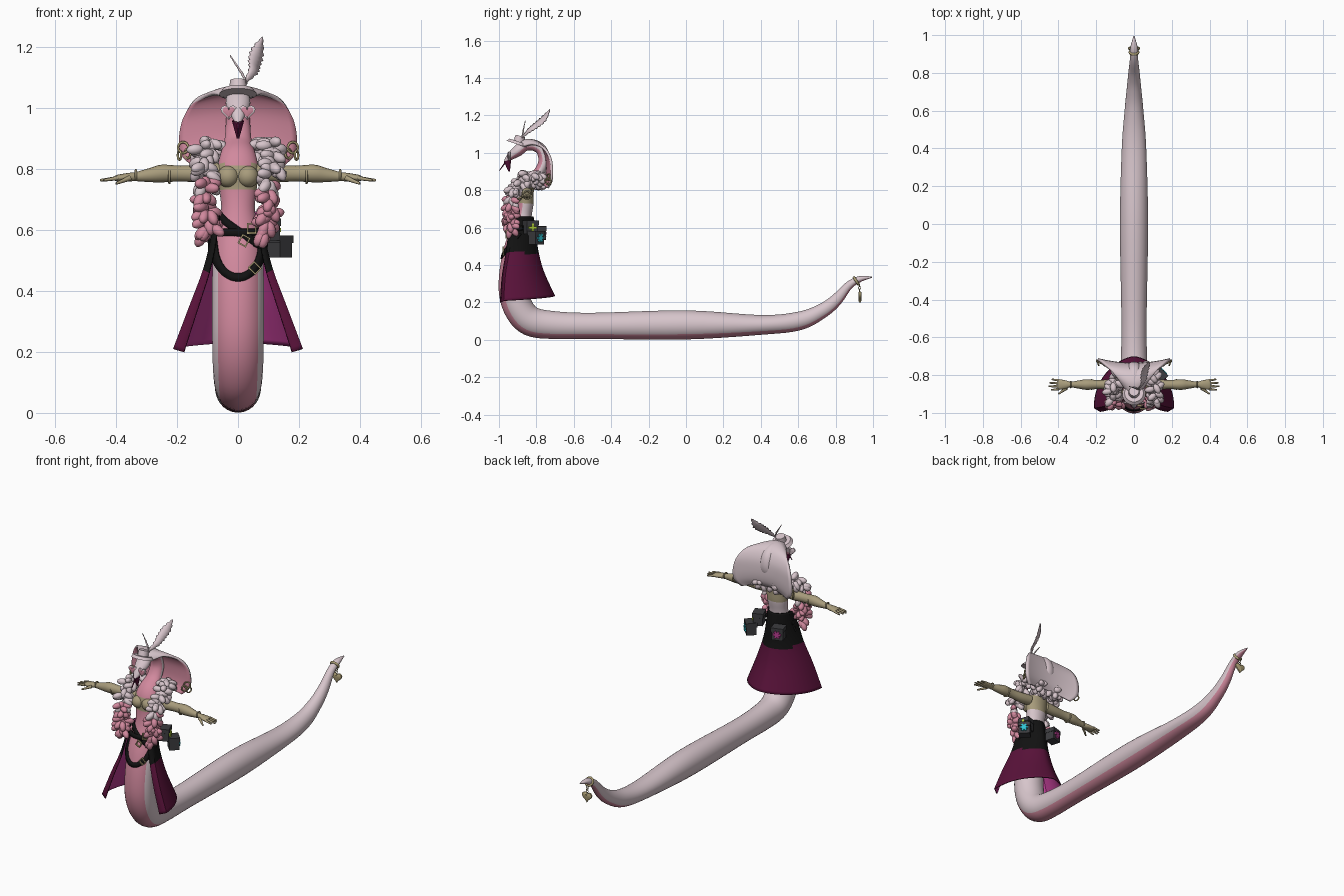
import bpy, bmesh, random
from math import sin, cos, pi, sqrt
from mathutils import Vector, Matrix, Euler

random.seed(4)
cube = bpy.data.objects.get("Cube")
if cube:
    bpy.data.objects.remove(cube)


def material(name, *rgb):
    m = bpy.data.materials.new(name)
    m.use_nodes = True
    m.diffuse_color = (*rgb, 1)
    m.node_tree.nodes["Principled BSDF"].inputs["Base Color"].default_value = (*rgb, 1)
    return m


PALE = material("pale scales", .68, .56, .6)
PINK = material("pink belly", .64, .25, .34)
TAN = material("tan lace", .39, .33, .2)
MAROON = material("maroon cloth", .1, .006, .042)
MAGENTA = material("magenta lining", .48, .045, .28)
BLACK = material("black leather", .006, .006, .006)
GREY = material("dark grey pouch", .045, .045, .05)
CYAN = material("cyan mark", .03, .55, .65)
LIME = material("lime mark", .45, .65, .04)
GOLD = material("dull gold", .42, .35, .18)


def finish(ob, name, mats, angle=.8):
    ob.name = ob.data.name = name
    for m in mats:
        ob.data.materials.append(m)
    bpy.ops.object.select_all(action="DESELECT")
    ob.select_set(True)
    bpy.context.view_layer.objects.active = ob
    bpy.ops.object.shade_smooth_by_angle(angle=angle)
    return ob


def from_bmesh(bm, name, mats, angle=.8):
    me = bpy.data.meshes.new(name)
    bm.to_mesh(me)
    bm.free()
    ob = bpy.data.objects.new(name, me)
    bpy.context.collection.objects.link(ob)
    return finish(ob, name, mats, angle)


def loft(name, rows, mats, rule=None, closed=True, angle=.8):
    """Skin rows of points; rule(centre, column) picks the material."""
    bm = bmesh.new()
    grid = [[bm.verts.new(p) for p in row] for row in rows]
    n = len(grid[0])
    for a, b in zip(grid, grid[1:]):
        for j in range(n if closed else n - 1):
            k = (j + 1) % n
            f = bm.faces.new((a[j], a[k], b[k], b[j]))
            if rule:
                f.material_index = rule(f.calc_center_median(), j)
    if closed:
        bm.faces.new(grid[0])
        bm.faces.new(grid[-1])
        bmesh.ops.recalc_face_normals(bm, faces=bm.faces)
    return from_bmesh(bm, name, mats, angle)


def smooth(points, steps):
    """Catmull-Rom through points given in hundredths of a unit."""
    p = [Vector(q) / 100 for q in points]
    p = [p[0]] + p + [p[-1]]
    out = []
    for a, b, c, d in zip(p, p[1:], p[2:], p[3:]):
        for i in range(steps):
            t = i / steps
            out.append(b + (c - a) * t / 2 + (a * 2 - b * 5 + c * 4 - d) * t * t / 2
                       + (b * 3 - a - c * 3 + d) * t ** 3 / 2)
    return out + [p[-1]]


def solidify(ob, thick, offset=0, rim=0):
    m = ob.modifiers.new("thickness", "SOLIDIFY")
    m.thickness, m.offset = thick, -1
    m.material_offset, m.material_offset_rim = offset, rim


def box(name, loc, dims, mat, rot=(0, 0, 0), bevel=0):
    bpy.ops.mesh.primitive_cube_add(size=1, location=loc, rotation=rot)
    ob = bpy.context.object
    ob.scale = dims
    if bevel:
        m = ob.modifiers.new("round", "BEVEL")
        m.width, m.segments = bevel, 3
    return finish(ob, name, [mat])


def ring(name, loc, radius, tube, mat=GOLD, rot=(0, 0, 0)):
    bpy.ops.mesh.primitive_torus_add(major_radius=radius, minor_radius=tube, location=loc,
                                     rotation=rot, major_segments=20, minor_segments=8)
    return finish(bpy.context.object, name, [mat], 2)


def cone(name, a, b, r1, r2, mat, sides=12):
    a, b = Vector(a), Vector(b)
    d = b - a
    bpy.ops.mesh.primitive_cone_add(vertices=sides, radius1=r1, radius2=r2, depth=d.length,
                                    location=(a + b) / 2, rotation=d.to_track_quat("Z", "Y").to_euler())
    return finish(bpy.context.object, name, [mat])


def heart(name, loc, size, thick, mat):
    ts = [2 * pi * i / 28 for i in range(28)]
    shape = [(sin(t) ** 3, (13 * cos(t) - 5 * cos(2 * t) - 2 * cos(3 * t) - cos(4 * t)) / 16) for t in ts]
    rows = [[Vector(loc) + Vector((x * size * s, y, z * size * s)) for x, z in shape]
            for y, s in ((-thick, .7), (-thick / 2, 1), (thick / 2, 1), (thick, .7))]
    return loft(name, rows, [mat])


# Serpent body from snout to tail tip: y, z, half width, half depth
body = smooth([(-97, 95, .8, .6), (-94, 98, 2.6, 2), (-90, 101, 4, 3), (-86, 104, 3.7, 3),
               (-81, 104, 3.5, 3), (-77, 101, 3.6, 3), (-76, 95, 4, 3), (-79, 89, 4.5, 3),
               (-84, 84, 6, 4), (-86, 79, 6.8, 4.6), (-86, 73, 6.1, 4.5), (-87, 66, 5.6, 4.5),
               (-88, 58, 7.5, 6), (-90, 48, 8.4, 7.5), (-92, 36, 8.5, 7.8), (-92, 25, 8.5, 8),
               (-89, 16, 8.3, 8), (-83, 10, 7.8, 8), (-72, 8, 7, 7.5), (-50, 7.5, 6.7, 7),
               (0, 8, 7.5, 7.8), (40, 8, 6.5, 5.3), (60, 10, 5, 5), (72, 15, 3.8, 4),
               (80, 21, 3, 3.3), (87, 29, 2.2, 2.2), (93, 32.5, 2, 1.6), (99.5, 33.5, .3, .3)], 5)
SIDES = 32
rows = []
for i, (y, z, w, d) in enumerate(body):
    a, b = body[max(i - 1, 0)], body[min(i + 1, len(body) - 1)]
    t = Vector((b[0] - a[0], b[1] - a[1])).normalized()
    rows.append([(w * sin(u), y + t[1] * d * cos(u), z - t[0] * d * cos(u))
                 for u in (2 * pi * (j + .5) / SIDES for j in range(SIDES))])


def body_colour(c, j):
    from_belly = min(j + 1, SIDES - 1 - j)
    if .735 < c.z < .815 and c.y < -.8:
        return 2
    return int(from_belly <= (6 if c.z > .5 else 4))


loft("serpent_body", rows, [PALE, PINK, TAN], body_colour)

# Flared hood, pale behind and pink in front
spread = [k / 10 for k in range(-10, 11)]
hood_path = smooth([(-90, 106, 5), (-84, 107.5, 9), (-78, 105.5, 14), (-74.5, 100, 17.5),
                    (-73.5, 93, 19), (-74, 87, 18.3), (-76, 83.5, 15)], 5)
hood = loft("hood", [[(w * s, y + .025 * s * s, z - .025 * s * s) for s in spread]
                     for y, z, w in hood_path], [PALE, PINK], closed=False)
solidify(hood, .014, 1)

# Open-fronted skirt: z, half width, back y, front y
skirt_rows = []
for z, w, back, front in smooth([(66, 7.5, -81.5, -90), (57, 9, -80, -93), (47, 11.5, -79, -94.5),
                                 (35, 16, -76, -96.5), (21, 21.3, -70, -97.5)], 6):
    row = []
    for k in range(-16, 17):
        t = k / 16
        row.append((w * sin(t * pi / 2), back + (front - back) * abs(t) ** 1.6,
                    z + .025 * (1 - abs(t)) * (.66 - z) / .45))
    curl = lambda s: (s * w * .84, front - .02, z - .01)
    skirt_rows.append([curl(-1)] + row + [curl(1)])
skirt = loft("skirt", skirt_rows, [MAROON, BLACK, MAGENTA, MAGENTA],
             lambda c, j: int(c.z > .465), closed=False)
solidify(skirt, .006, 2)


# Straps and belts lying on the belly
def on_belly(x, z, out=.006):
    y, _, w, d = min((r for r in body if r[0] < -.82), key=lambda r: abs(r[1] - z))
    return Vector((x, y - (d + out) * sqrt(max(0, 1 - (x / (w + .02)) ** 2)), z))


def strap(name, ends, sag, width=.024):
    (xa, za), (xb, zb) = ends
    line = []
    for i in range(25):
        t = i / 24
        x = xa + (xb - xa) * t
        line.append((x, za + (zb - za) * t - sag * sqrt(max(0, 1 - (2 * t - 1) ** 2))))
    rows = []
    for i, (x, z) in enumerate(line):
        a, b = line[max(i - 1, 0)], line[min(i + 1, 24)]
        n = Vector((a[1] - b[1], b[0] - a[0])).normalized() * width / 2
        rows.append([on_belly(x - n.x, z - n.y), on_belly(x + n.x, z + n.y)])
    solidify(loft(name, rows, [BLACK], closed=False), -.008)


strap("waist_belt", ((-.088, .6), (.095, .6)), .008)
strap("crossed_belt", ((-.07, .655), (.095, .545)), .01)
strap("hanging_belt", ((-.088, .57), (.088, .57)), .125, .026)
for x, z, tilt in ((.045, .605, 0), (.02, .565, .5), (.055, .475, -.8)):
    for s in (-1, 1):
        c = on_belly(x, z, .016)
        side = Matrix.Rotation(tilt, 3, "Y")
        box("buckle_bar", c + side @ Vector((s * .013, 0, 0)), (.005, .008, .034), GOLD, (0, tilt, 0))
        box("buckle_end", c + side @ Vector((0, 0, s * .015)), (.03, .008, .005), GOLD, (0, tilt, 0))

# Pouches with painted marks
for loc, yaw, mat, bars in (((.1, -.83, .6), 1.2, LIME, 2), ((.135, -.8, .545), .8, CYAN, 3),
                            ((-.06, -.785, .57), -.3, MAGENTA, 3)):
    box("pouch", loc, (.065, .055, .07), GREY, (0, 0, -yaw), .015)
    box("pouch_flap", Vector(loc) + Vector((0, 0, .025)), (.07, .062, .025), GREY, (0, 0, -yaw), .008)
    face = Vector(loc) + Vector((sin(yaw), cos(yaw), 0)) * .031
    for k in range(bars):
        turn = Euler((0, k * pi / bars, -yaw))
        box("pouch_mark", face, (.045, .008, .012), mat, turn)

for s in (-1, 1):
    # Arm and hand: x, z, half depth, half height
    arm = smooth([(6, 79, 3, 3), (12, 78.5, 2.8, 2.9), (19, 78.5, 2.4, 2.6), (25, 78.5, 2.8, 2.9),
                  (29, 78, 2.2, 2.3), (33.5, 77.5, 1.5, 1.5), (36, 77.3, 2.2, 1.4), (39.5, 77, 2.7, 1.1),
                  (40.5, 77, 2, .7)], 4)
    loft("arm", [[(s * x, -.85 + d * cos(u), z + h * sin(u)) for u in (2 * pi * j / 16 for j in range(16))]
                 for x, z, d, h in arm], [TAN])
    for x in (.225, .335):
        ring("sleeve_band", (s * x, -.85, .78), .026 if x < .3 else .016, .004, TAN, (0, pi / 2, 0))
    for k, length in enumerate((.045, .057, .052, .04)):
        y = -.873 + k * .015
        cone("finger", (s * .395, y, .77), (s * (.395 + length), y * 1.25 + .2125, .763), .007, .004, TAN)
    cone("thumb", (s * .355, -.868, .77), (s * .4, -.9, .752), .009, .004, TAN)

    # Bust
    bpy.ops.mesh.primitive_uv_sphere_add(radius=.036, segments=20, ring_count=12,
                                         location=(s * .032, -.888, .775))
    finish(bpy.context.object, "bust", [TAN], 2)

    # Ruffled boa over the shoulder and down the front
    bunches = {"upper_boa": (PALE, bmesh.new()), "lower_boa": (PINK, bmesh.new())}
    for p in smooth([(3, -77, 84), (8, -79, 86), (11, -85, 86), (11, -91, 81),
                     (10.5, -93.5, 73), (10.5, -94, 65), (9.5, -94, 59)], 6):
        for k in range(3):
            spot = p + Vector([random.uniform(-.03, .03) for axis in "xyz"])
            out = (spot - p).normalized() - Vector((0, 0, .7))
            m = Matrix.Translation((s * spot.x, spot.y, spot.z))
            m @= Vector((s * out.x, out.y, out.z)).to_track_quat("Z", "Y").to_matrix().to_4x4()
            m @= Matrix.Diagonal((.7, .7, 1.15, 1))
            bm = bunches["upper_boa" if p.z > .735 else "lower_boa"][1]
            made = bmesh.ops.create_icosphere(bm, subdivisions=2, radius=.025, matrix=m)
    for name, (mat, bm) in bunches.items():
        from_bmesh(bm, name, [mat], 2)

    # Hood rings and heart glasses
    ring("hood_ring", (s * .18, -.735, .87), .018, .004, GOLD, (pi / 2, 0, s * .4))
    ring("hood_link", (s * .192, -.735, .845), .015, .004, GOLD, (pi / 2, 0, s * 1.2))
    ring("hood_link", (s * .165, -.74, .85), .015, .004, GOLD, (pi / 2, 0, s * .9))
    heart("glasses_frame", (s * .03, -.945, .988), .027, .006, PALE)
    heart("glasses_lens", (s * .03, -.95, .988), .02, .004, PINK)

# Tongue and mouth
cone("mouth", (0, -.955, .958), (0, -.945, .9), .02, .004, MAROON)
cone("tongue", (0, -.965, .95), (0, -.998, .905), .004, .002, MAROON)

# Small hat with feathers
cone("hat_brim", (0, -.9, 1.045), (0, -.895, 1.06), .062, .05, PALE, 28)
cone("hat_crown", (0, -.895, 1.055), (0, -.885, 1.09), .03, .026, PALE, 24)


def feather(name, points):
    rows = []
    for i, (x, y, z, w) in enumerate(smooth(points, 5)):
        wide = Vector((.75, .35, -.5)) * w * (1 if i % 2 else .72)
        rows.append([Vector((x, y, z)) - wide, Vector((x, y, z + .004)), Vector((x, y, z)) + wide])
    solidify(loft(name, rows, [PALE], closed=False), .004)


feather("tall_feather", [(2, -88, 108, .4), (5, -84, 112, 2), (5.5, -80, 115, 2.8),
                         (6.5, -76, 118.5, 2.8), (8, -73, 123, .4)])
feather("short_feather", [(3, -88, 108, .3), (1, -87, 112, .9), (-2.5, -86, 117, .2)])

# Tail band and heart pendant
ring("tail_band", (0, .91, .315), .022, .007, GOLD, (-1, 0, 0))
for k in range(3):
    ring("chain_link", (0, .928, .292 - k * .014), .007, .002, GOLD, (pi / 2, 0, k * pi / 2))
heart("heart_pendant", (0, .93, .235), .032, .009, GOLD)
